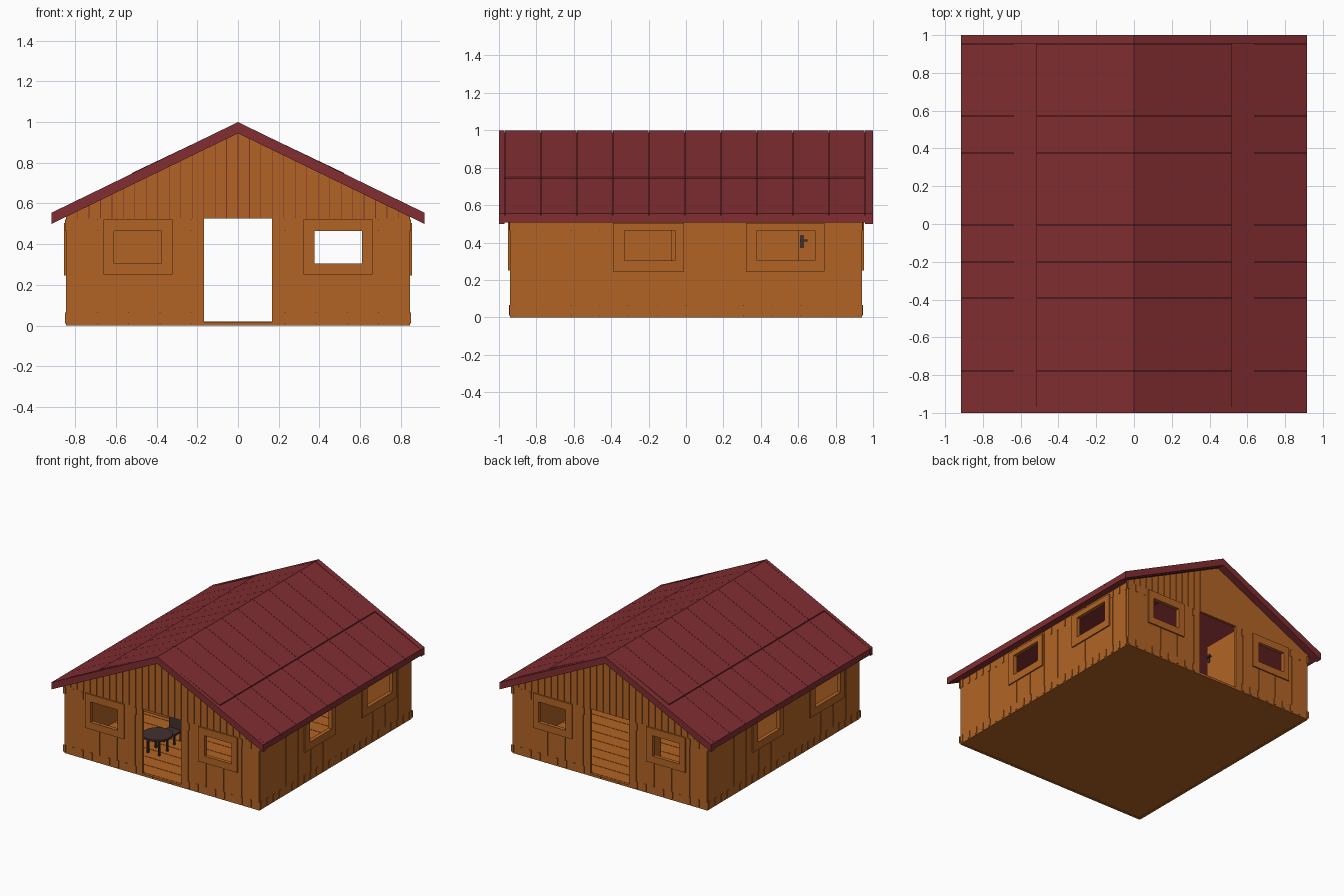
import bpy, bmesh, math

if "Cube" in bpy.data.objects:
    bpy.data.objects.remove(bpy.data.objects["Cube"])

def mat(name, c):
    m = bpy.data.materials.new(name)
    m.diffuse_color = (*c, 1)
    m.use_nodes = True
    m.node_tree.nodes["Principled BSDF"].inputs["Base Color"].default_value = m.diffuse_color
    return m

WOOD = mat("orange_wood", (0.445, 0.127, 0.0185))
ROOF = mat("roof_red", (0.22, 0.027, 0.031))
DARK = mat("dark_furniture", (0.055, 0.03, 0.027))

def finish(bm, name, material):
    bmesh.ops.recalc_face_normals(bm, faces=bm.faces)
    me = bpy.data.meshes.new(name)
    bm.to_mesh(me)
    bm.free()
    me.materials.append(material)
    ob = bpy.data.objects.new(name, me)
    bpy.context.collection.objects.link(ob)
    return ob

def prism(bm, pts, y0, y1):
    """Extrude an xz polygon from y0 to y1."""
    a = [bm.verts.new((x, y0, z)) for x, z in pts]
    b = [bm.verts.new((x, y1, z)) for x, z in pts]
    bm.faces.new(a)
    bm.faces.new(b[::-1])
    n = len(pts)
    for i in range(n):
        bm.faces.new((a[i], b[i], b[(i + 1) % n], a[(i + 1) % n]))

def box(bm, x0, x1, y0, y1, z0, z1):
    prism(bm, [(x0, z0), (x1, z0), (x1, z1), (x0, z1)], y0, y1)

def cyl(bm, x, y, z0, z1, r, n=20):
    ret = bmesh.ops.create_cone(bm, cap_ends=True, segments=n, radius1=r, radius2=r, depth=z1 - z0)
    bmesh.ops.translate(bm, verts=ret["verts"], vec=(x, y, (z0 + z1) / 2))

def wall_box(bm, side, s, u0, u1, z0, z1, d0, d1):
    """Box on a wall: u runs along it, d is the distance outward; s=-1 turns it by 180 degrees."""
    if side:
        box(bm, s * d0, s * d1, s * u0, s * u1, z0, z1)
    else:
        box(bm, -s * u0, -s * u1, s * d0, s * d1, z0, z1)

EAVE, PITCH = 0.525, 0.486
W0, W1 = 0.305, 0.465

def pieces(u0, u1, holes):
    """Split a strip of wall around the openings."""
    cuts = sorted({u0, u1} | {c for h in holes for c in h[:2] if u0 < c < u1})
    for a, b in zip(cuts, cuts[1:]):
        mid = (a + b) / 2
        hole = next((h for h in holes if h[0] < mid < h[1]), None)
        if not hole:
            yield a, b, 0.0, EAVE
        else:
            if hole[2] > 0.03:
                yield a, b, 0.0, hole[2]
            else:
                yield a, b, 0.0, 0.018
            if hole[3] < EAVE - 0.01:
                yield a, b, hole[3], EAVE

def build_wall(name, side, s, half, depth, holes, plates):
    bm = bmesh.new()
    for a, b, z0, z1 in pieces(-half, half, holes):
        wall_box(bm, side, s, a, b, z0, z1, depth - 0.02, depth - 0.005)
    # outer boards with narrow seams
    n = round(2 * half / 0.152)
    w = 2 * half / n
    for i in range(n):
        u = -half + i * w
        for a, b, z0, z1 in pieces(u + 0.002, u + w - 0.002, holes):
            wall_box(bm, side, s, a, b, z0, z1, depth - 0.006, depth)
    finish(bm, name, WOOD)
    # window surrounds
    bm = bmesh.new()
    for p, h in zip(plates, holes):
        d = (depth - 0.002, depth + 0.01)
        wall_box(bm, side, s, p[0], p[1], p[2], h[2], *d)
        wall_box(bm, side, s, p[0], p[1], h[3], p[3], *d)
        wall_box(bm, side, s, p[0], h[0], h[2], h[3], *d)
        wall_box(bm, side, s, h[1], p[1], h[2], h[3], *d)
    finish(bm, name + "_window_frames", WOOD)
    # small pegs along the top and bottom edges
    bm = bmesh.new()
    k = int(half / 0.0765)
    for i in range(-k, k + 1):
        u = i * 0.0765
        if not any(h[2] < 0.03 and h[0] - 0.02 < u < h[1] + 0.02 for h in holes):
            wall_box(bm, side, s, u - 0.01, u + 0.01, 0.01, 0.065, depth - 0.002, depth + 0.004)
            if not any(p[0] - 0.02 < u < p[1] + 0.02 for p in plates):
                wall_box(bm, side, s, u - 0.01, u + 0.01, 0.465, 0.52, depth - 0.002, depth + 0.004)
    finish(bm, name + "_pegs", WOOD)

# end walls and side walls
end_holes = [(-0.61, -0.377, W0, W1), (0.377, 0.61, W0, W1), (-0.168, 0.168, 0.018, EAVE)]
end_plates = [(-0.66, -0.322, 0.25, 0.522), (0.322, 0.66, 0.25, 0.522)]
side_holes = [(-0.33, -0.06, W0, W1), (0.38, 0.69, W0, W1)]
side_plates = [(-0.39, -0.01, 0.245, 0.505), (0.32, 0.74, 0.245, 0.505)]
for s, e, r in ((-1, "front", "left"), (1, "back", "right")):
    build_wall(e + "_wall", False, s, 0.845, 0.942, end_holes, end_plates)
    build_wall(r + "_wall", True, s, 0.922, 0.845, side_holes, side_plates)

# gables: core, thin red seams, vertical boards
def under(x):
    return 0.945 - PITCH * abs(x)

for s, e in ((-1, "front"), (1, "back")):
    tri = [(-0.845, EAVE), (0.845, EAVE), (0.845, under(0.845) + 0.004), (0, 0.949), (-0.845, under(0.845) + 0.004)]
    bm = bmesh.new()
    prism(bm, tri, s * 0.922, s * 0.933)
    finish(bm, e + "_gable_core", WOOD)
    bm = bmesh.new()
    prism(bm, tri, s * 0.933, s * 0.935)
    finish(bm, e + "_gable_seams", ROOF)
    bm = bmesh.new()
    n = 30
    w = 1.69 / n
    for i in range(n):
        a, b = -0.845 + i * w + 0.0015, -0.845 + (i + 1) * w - 0.0015
        prism(bm, [(a, EAVE), (b, EAVE), (b, under(b)), (a, under(a))], s * 0.935, s * 0.942)
    finish(bm, e + "_gable_boards", WOOD)

# floor: slab with planks
bm = bmesh.new()
box(bm, -0.83, 0.83, -0.925, 0.925, 0.002, 0.014)
for i in range(16):
    y = -0.925 + i * 1.85 / 16
    box(bm, -0.828, 0.828, y + 0.002, y + 1.85 / 16 - 0.002, 0.012, 0.02)
finish(bm, "floor", WOOD)

# roof: deck, overlapping panels, barge boards, eave boards
def band(x0, x1, top0, top1, thick, s):
    z0, z1 = 1 - PITCH * x0, 1 - PITCH * x1
    return [(s * x0, z0 - top0), (s * x1, z1 - top1), (s * x1, z1 - top1 - thick), (s * x0, z0 - top0 - thick)]

for s, r in ((-1, "left"), (1, "right")):
    bm = bmesh.new()
    prism(bm, band(0, 0.905, 0.012, 0.012, 0.036, s), -0.985, 0.985)
    finish(bm, r + "_roof_deck", ROOF)
    bm = bmesh.new()
    for i in range(10):
        y = -0.97 + i * 0.1925
        prism(bm, band(0, 0.52, 0.002, -0.003, 0.011, s), y + 0.001, y + 0.1915)
        prism(bm, band(0.50, 0.915, 0.006, 0.0, 0.013, s), y + 0.001, y + 0.1915)
    finish(bm, r + "_roof_panels", ROOF)
    bm = bmesh.new()
    prism(bm, band(0, 0.917, 0, 0, 0.055, s), -1.0, -0.97)
    prism(bm, band(0, 0.917, 0, 0, 0.055, s), 0.956, 1.0)
    finish(bm, r + "_barge_boards", ROOF)
    bm = bmesh.new()
    prism(bm, band(0.897, 0.915, 0.012, 0.012, 0.036, s), -0.98, 0.98)
    finish(bm, r + "_eave_board", ROOF)

# interior: partition and the open back door
bm = bmesh.new()
box(bm, -0.825, -0.375, -0.08, -0.06, 0.018, 0.52)
finish(bm, "partition", WOOD)
bm = bmesh.new()
box(bm, -0.205, -0.185, 0.60, 0.92, 0.022, 0.51)
finish(bm, "back_door", WOOD)
bm = bmesh.new()
box(bm, -0.186, -0.18, 0.61, 0.63, 0.37, 0.44)
box(bm, -0.181, -0.172, 0.61, 0.65, 0.405, 0.415)
finish(bm, "door_handle", DARK)

# round table and chair
bm = bmesh.new()
cyl(bm, -0.29, -0.58, 0.145, 0.16, 0.11)
for k in range(4):
    a = math.pi / 4 + k * math.pi / 2
    cyl(bm, -0.29 + 0.07 * math.cos(a), -0.58 + 0.07 * math.sin(a), 0.018, 0.147, 0.01, 8)
finish(bm, "table", DARK)
bm = bmesh.new()
box(bm, -0.36, -0.25, -0.43, -0.33, 0.09, 0.105)
box(bm, -0.36, -0.25, -0.34, -0.325, 0.105, 0.22)
for x in (-0.355, -0.265):
    for y in (-0.425, -0.343):
        box(bm, x, x + 0.012, y, y + 0.012, 0.018, 0.092)
finish(bm, "chair", DARK)
